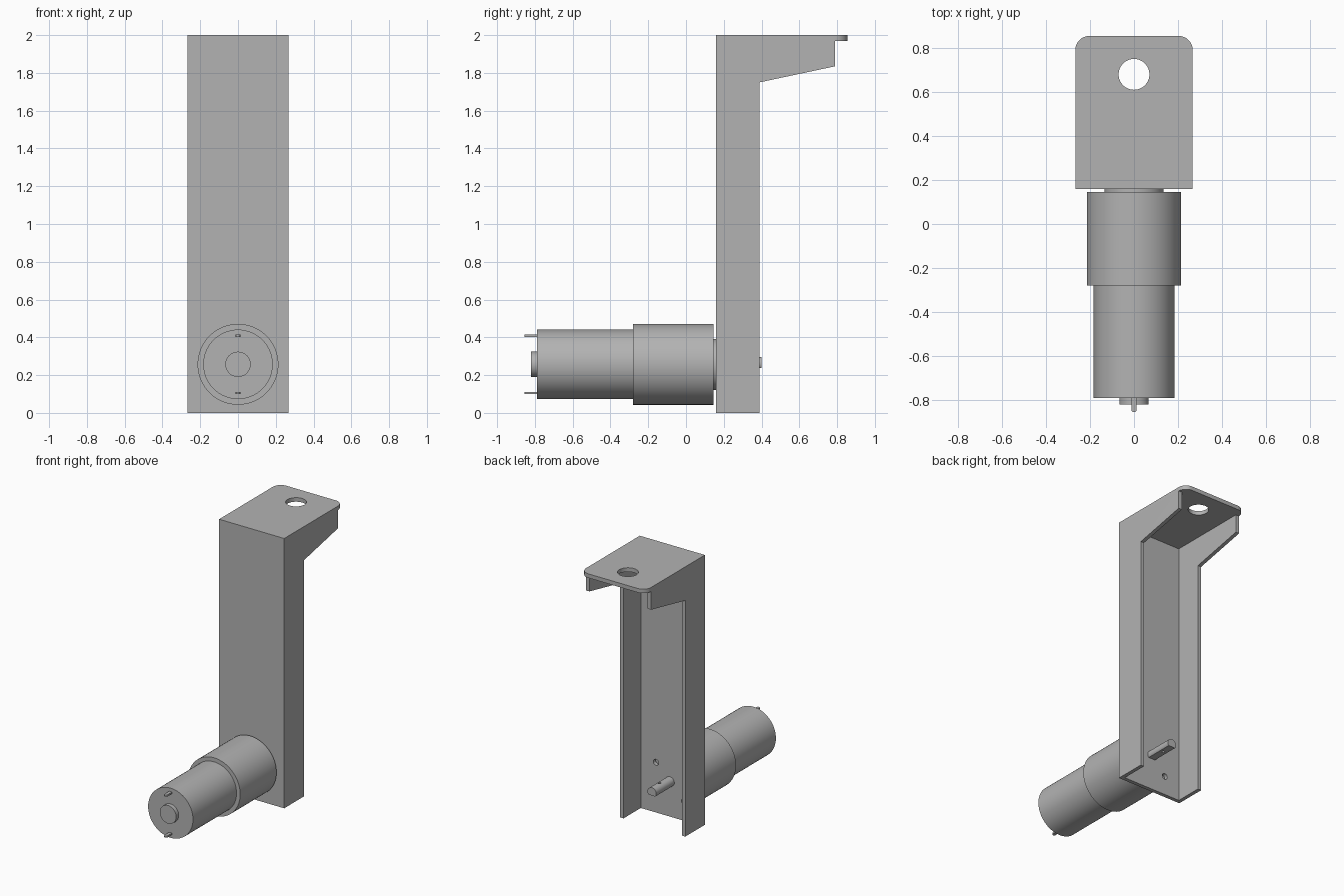
import bpy
import bmesh
from math import radians
from mathutils import Matrix, Vector

cube = bpy.data.objects.get("Cube")
if cube:
    bpy.data.objects.remove(cube, do_unlink=True)

grey = bpy.data.materials.new("plain grey")
grey.use_nodes = True
COLOUR = (0.45, 0.45, 0.45, 1)
grey.diffuse_color = COLOUR
grey.node_tree.nodes["Principled BSDF"].inputs["Base Color"].default_value = COLOUR

AXIS_Z = 0.257      # height of the motor axis
HALF_W = 0.267      # half width of the bracket
FRONT = 0.16        # front face of the bracket
WALL = 0.028        # sheet thickness


def finish(name, bm):
    bmesh.ops.recalc_face_normals(bm, faces=bm.faces)
    mesh = bpy.data.meshes.new(name)
    bm.to_mesh(mesh)
    bm.free()
    mesh.materials.append(grey)
    obj = bpy.data.objects.new(name, mesh)
    bpy.context.collection.objects.link(obj)
    return obj


def box(name, low, high):
    low, high = Vector(low), Vector(high)
    bm = bmesh.new()
    bmesh.ops.create_cube(bm, size=1)
    bmesh.ops.scale(bm, vec=high - low, verts=bm.verts)
    bmesh.ops.translate(bm, vec=(low + high) / 2, verts=bm.verts)
    return finish(name, bm)


def side_profile(name, points, half_width):
    """Extrude a (y, z) outline across the width."""
    bm = bmesh.new()
    face = bm.faces.new([bm.verts.new((-half_width, y, z)) for y, z in points])
    new = bmesh.ops.extrude_face_region(bm, geom=[face])["geom"]
    bmesh.ops.translate(bm, vec=(2 * half_width, 0, 0),
                        verts=[v for v in new if isinstance(v, bmesh.types.BMVert)])
    return finish(name, bm)


def cylinder(name, radius, start, end, x=0, z=AXIS_Z, upright=False, y=0, sides=64):
    """Cylinder along y, or along z when upright."""
    bm = bmesh.new()
    bmesh.ops.create_cone(bm, cap_ends=True, segments=sides, radius1=radius,
                          radius2=radius, depth=end - start)
    middle = (start + end) / 2
    if upright:
        move = Matrix.Translation((x, y, middle))
    else:
        move = Matrix.Translation((x, middle, z)) @ Matrix.Rotation(radians(90), 4, "X")
    bmesh.ops.transform(bm, matrix=move, verts=bm.verts)
    return finish(name, bm)


def activate(obj):
    bpy.ops.object.select_all(action="DESELECT")
    obj.select_set(True)
    bpy.context.view_layer.objects.active = obj


def combine(obj, tool, operation="DIFFERENCE"):
    activate(obj)
    mod = obj.modifiers.new("combine", "BOOLEAN")
    mod.operation = operation
    mod.solver = "EXACT"
    mod.object = tool
    bpy.ops.object.modifier_apply(modifier=mod.name)
    bpy.data.objects.remove(tool, do_unlink=True)


def smooth(obj):
    activate(obj)
    bpy.ops.object.shade_smooth_by_angle(angle=radians(30))


# Bracket: channel open at the back and bottom, with tapered side gussets
bracket = side_profile("bracket", [(FRONT, 0), (0.39, 0), (0.39, 1.75),
                                   (0.79, 1.835), (0.79, 1.99), (FRONT, 1.99)], HALF_W)
inner = HALF_W - WALL
combine(bracket, box("channel_cutter", (-inner, FRONT + WALL, -0.1), (inner, 1, 1.97)))

# Top plate with two rounded rear corners
plate = box("top_plate", (-HALF_W, FRONT, 1.97), (HALF_W, 0.855, 2))
bm = bmesh.new()
bm.from_mesh(plate.data)
corners = [e for e in bm.edges if all(v.co.y > 0.8 for v in e.verts)
           and abs(e.verts[0].co.x - e.verts[1].co.x) < 0.01]
bmesh.ops.bevel(bm, geom=corners, offset=0.065, segments=8, profile=0.5, affect="EDGES")
bm.to_mesh(plate.data)
bm.free()
combine(bracket, plate, "UNION")

# Mounting hole in the top and two screw holes by the shaft
combine(bracket, cylinder("mount_cutter", 0.07, 1.9, 2.1, upright=True, y=0.68))
for side in (-1, 1):
    combine(bracket, cylinder("screw_cutter", 0.022, 0.1, 0.25, x=side * 0.115,
                              z=AXIS_Z + side * 0.115, sides=24))
smooth(bracket)

# Motor body, stepped along its axis
for name, radius, start, end in (("gearbox", 0.214, -0.28, 0.145),
                                 ("mounting_boss", 0.135, 0.145, FRONT),
                                 ("motor_can", 0.184, -0.79, -0.28),
                                 ("front_bearing", 0.067, -0.82, -0.79)):
    smooth(cylinder(name, radius, start, end))

# Output shaft with a flat underside and a cross hole
shaft = cylinder("output_shaft", 0.036, FRONT, 0.4, z=0.26, sides=32)
combine(shaft, box("flat_cutter", (-0.1, FRONT + WALL, 0.1), (0.1, 0.5, 0.237)))
combine(shaft, cylinder("cross_cutter", 0.01, 0.1, 0.4, upright=True, y=0.31, sides=16))
smooth(shaft)

# Terminals: thin tabs with rounded tips
for name, offset in (("upper_terminal", 0.152), ("lower_terminal", -0.152)):
    z = AXIS_Z + offset
    tab = box(name, (-0.012, -0.843, z - 0.006), (0.012, -0.78, z + 0.006))
    combine(tab, cylinder("tip", 0.012, z - 0.006, z + 0.006, upright=True,
                          y=-0.843, sides=24), "UNION")
    smooth(tab)
